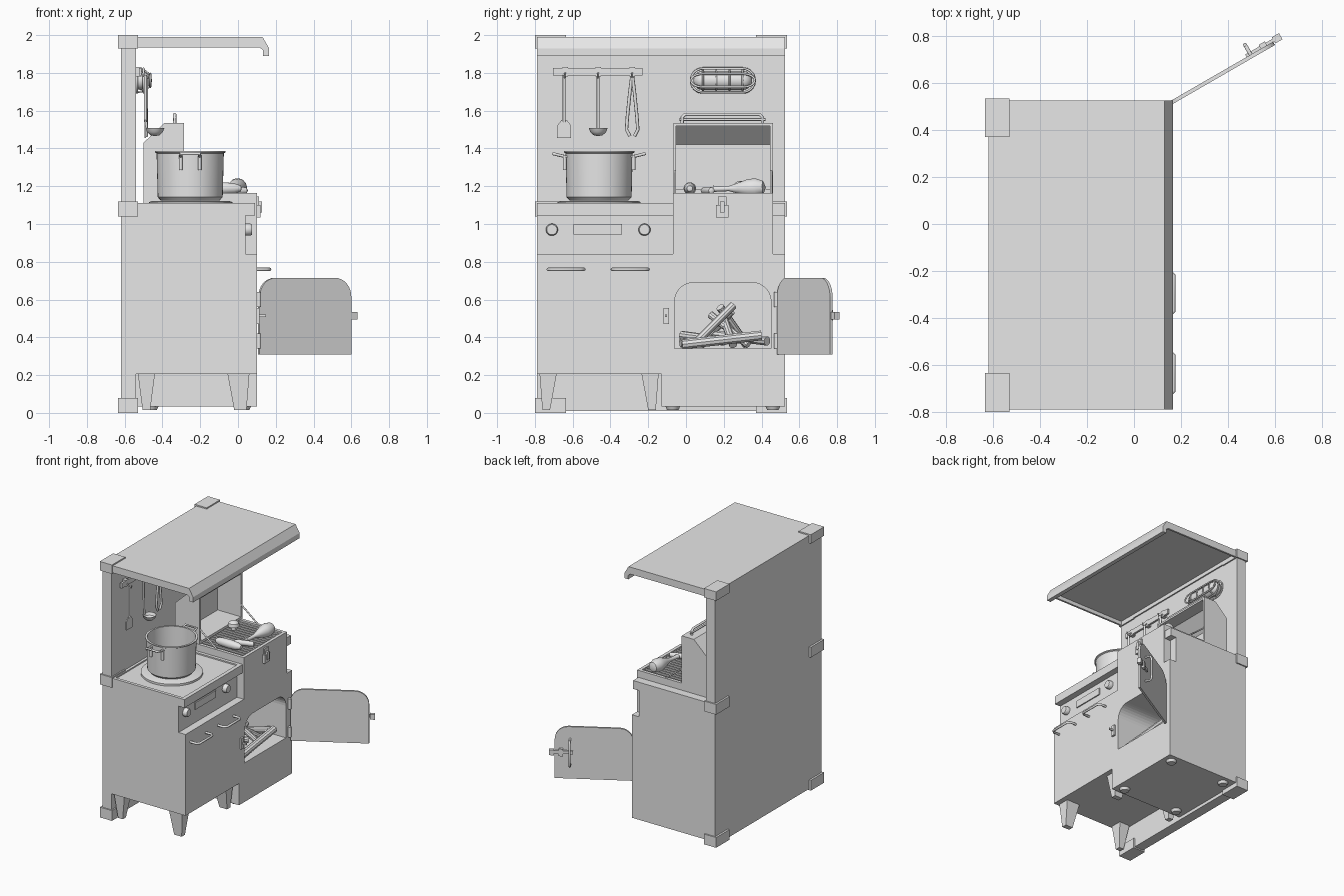
import bpy, bmesh, math
from mathutils import Vector, Matrix

cube = bpy.data.objects.get("Cube")
if cube:
    bpy.data.objects.remove(cube, do_unlink=True)

grey = bpy.data.materials.new("plain grey")
grey.use_nodes = True
grey.diffuse_color = (0.8, 0.8, 0.8, 1)
grey.node_tree.nodes["Principled BSDF"].inputs["Base Color"].default_value = grey.diffuse_color


def select(ob):
    bpy.ops.object.select_all(action='DESELECT')
    ob.select_set(True)
    bpy.context.view_layer.objects.active = ob


def make(name, bm, smooth=False):
    bmesh.ops.recalc_face_normals(bm, faces=bm.faces)
    me = bpy.data.meshes.new(name)
    bm.to_mesh(me)
    bm.free()
    me.materials.append(grey)
    ob = bpy.data.objects.new(name, me)
    bpy.context.collection.objects.link(ob)
    if smooth:
        select(ob)
        bpy.ops.object.shade_smooth_by_angle(angle=math.radians(35))
    return ob


def prism(name, pts, axis, lo, hi):
    """Extrude a 2D profile along one axis."""
    put = {'x': lambda a, b, t: (t, a, b), 'y': lambda a, b, t: (a, t, b),
           'z': lambda a, b, t: (a, b, t)}[axis]
    bm = bmesh.new()
    face = bm.faces.new([bm.verts.new(put(a, b, lo)) for a, b in pts])
    out = bmesh.ops.extrude_face_region(bm, geom=[face])
    verts = [v for v in out["geom"] if isinstance(v, bmesh.types.BMVert)]
    bmesh.ops.translate(bm, verts=verts, vec=put(0, 0, hi - lo))
    return make(name, bm)


def box(name, x0, x1, y0, y1, z0, z1):
    return prism(name, [(x0, y0), (x1, y0), (x1, y1), (x0, y1)], 'z', z0, z1)


def cut(ob, cutter):
    mod = ob.modifiers.new("cut", 'BOOLEAN')
    mod.operation, mod.solver, mod.object = 'DIFFERENCE', 'EXACT', cutter
    select(ob)
    bpy.ops.object.modifier_apply(modifier=mod.name)
    bpy.data.objects.remove(cutter, do_unlink=True)


def lathe(name, profile, at, direction=(0, 0, 1), steps=32):
    """Spin (radius, height) points about an axis."""
    bm = bmesh.new()
    vs = [bm.verts.new((r, 0, h)) for r, h in profile]
    es = [bm.edges.new(p) for p in zip(vs, vs[1:])]
    bmesh.ops.spin(bm, geom=vs + es, cent=(0, 0, 0), axis=(0, 0, 1),
                   angle=math.tau, steps=steps, use_duplicate=False)
    bmesh.ops.remove_doubles(bm, verts=bm.verts, dist=0.0002)
    rot = Vector((0, 0, 1)).rotation_difference(Vector(direction)).to_matrix().to_4x4()
    bm.transform(Matrix.Translation(at) @ rot)
    return make(name, bm, True)


def rod(name, a, b, r, steps=12):
    d = Vector(b) - Vector(a)
    return lathe(name, [(0, 0), (r, 0), (r, d.length), (0, d.length)], a, d.normalized(), steps)


def tube(name, pts, r, cyclic=False):
    cu = bpy.data.curves.new(name, 'CURVE')
    cu.dimensions, cu.bevel_depth, cu.bevel_resolution, cu.use_fill_caps = '3D', r, 2, True
    sp = cu.splines.new('POLY')
    sp.points.add(len(pts) - 1)
    for p, co in zip(sp.points, pts):
        p.co = (*co, 1)
    sp.use_cyclic_u = cyclic
    cu.materials.append(grey)
    ob = bpy.data.objects.new(name, cu)
    bpy.context.collection.objects.link(ob)
    select(ob)
    bpy.ops.object.convert(target='MESH')
    bpy.ops.object.shade_smooth_by_angle(angle=math.radians(50))
    return ob


def arch(x, z, w, h, r):
    """Rectangle with rounded top corners."""
    pts = [(x, z), (x + w, z)]
    for cx, start in ((x + w - r, 0), (x + r, 90)):
        for i in range(9):
            t = math.radians(start + i * 11.25)
            pts.append((cx + r * math.cos(t), z + h - r + r * math.sin(t)))
    return pts


# Back panel with corner brackets
box("back_panel", -.62, -.54, -.79, .525, .01, 1.99)
for z in (0, 1.04, 1.93):
    for y in (-.8, .37):
        box("corner_bracket", -.635, -.53, y, y + .165, z, z + (.07 if z > 1.5 else .08))

# Canopy with a bent front lip
canopy = prism("canopy", [(-.54, 1.99), (.13, 1.99), (.165, 1.93), (.165, 1.89), (.132, 1.89),
                          (.132, 1.92), (.115, 1.935), (-.54, 1.935)], 'y', -.79, .525)
cut(canopy, box("canopy_pocket", -.53, .11, -.775, .51, 1.9, 1.965))

# Cabinets
box("cabinet", -.54, .1, -.79, -.13, .205, .84)
firebox = box("firebox", -.54, .1, -.13, .525, .035, .84)
cut(firebox, prism("opening", arch(-.06, .34, .51, .35, .1), 'x', -.45, .2))
box("control_panel", -.54, .04, -.79, .525, .84, 1.045)
worktop = box("worktop", -.54, .09, -.79, -.07, 1.045, 1.11)
cut(worktop, box("tray_cut", -.52, .06, -.765, -.095, 1.1, 1.2))
box("side_worktop", -.54, .09, .46, .525, 1.045, 1.11)
box("rear_worktop", -.54, -.5, -.07, .46, 1.045, 1.11)

# Tapered legs and round feet
legs_x = ((-.53, -.44, -.505, -.465), (-.055, .06, -.02, .045))
legs_y = ((-.775, -.685, -.76, -.72), (-.235, -.145, -.2, -.16))
for tx0, tx1, bx0, bx1 in legs_x:
    for ty0, ty1, by0, by1 in legs_y:
        leg = box("leg", tx0, tx1, ty0, ty1, .015, .205)
        for v in leg.data.vertices:
            if v.co.z < .1:
                v.co.x = bx0 if v.co.x < (tx0 + tx1) / 2 else bx1
                v.co.y = by0 if v.co.y < (ty0 + ty1) / 2 else by1
for x in (-.46, .03):
    for y in (-.07, .46):
        lathe("foot", [(0, 0), (.03, 0), (.04, .022), (0, .022)], (x, y, .015), steps=24)

# Knobs, display and pull handles
for y in (-.71, -.22):
    lathe("knob", [(0, 0), (.032, 0), (.032, .025), (.027, .033), (0, .033)],
          (.04, y, .97), (1, 0, 0), 24)
box("display", .04, .049, -.595, -.34, .945, 1)
for y in (-.74, -.4):
    tube("pull_handle", [(.095, y + .01, .76), (.15, y + .01, .76), (.168, y + .03, .76),
                         (.168, y + .18, .76), (.15, y + .2, .76), (.095, y + .2, .76)], .009)

# Hot plate and pot
lathe("hot_plate", [(0, 0), (.22, 0), (.22, .016), (.205, .022), (0, .022)],
      (-.25, -.46, 1.1), steps=48)
lathe("pot", [(0, 0), (.155, 0), (.172, .018), (.178, .25), (.187, .255), (.187, .262),
              (.172, .262), (.166, .025), (0, .015)], (-.253, -.46, 1.124), steps=48)
for s in (-1, 1):
    p = [(.17, .295), (.17, .345), (.215, .355), (.243, .362)]
    side = [(-.253 - .05, -.46 + s * d, 1.01 + h) for d, h in p[1:]]
    tube("pot_handle", side + [(-.253 + .05, y, z) for _, y, z in reversed(side)], .008)
    for dx in (-.05, .05):
        rod("pot_bracket", (-.253 + dx, -.46 + s * .182, 1.285),
            (-.253 + dx, -.46 + s * .182, 1.365), .01)

# Grill box, grate and latch
grill = box("grill_box", -.5, .1, -.07, .46, .84, 1.165)
cut(grill, box("grill_cut", -.475, .075, -.045, .435, 1.08, 1.3))
for i in range(15):
    y = -.03 + i * .45 / 14
    box("grate_bar", -.475, .075, y - .006, y + .006, 1.145, 1.157)
for x in (-.38, -.2, -.02):
    box("grate_cross_bar", x - .008, x + .008, -.045, .435, 1.135, 1.146)
box("latch_plate", .1, .112, .17, .215, 1.08, 1.145)
box("latch_hook", .112, .128, .18, .205, 1.06, 1.12)
box("latch_catch", .1, .12, .16, .225, 1.035, 1.1)

# Open grill lid with handle and stays
lid = prism("grill_lid", [(-.5, 1.165), (-.285, 1.165), (-.285, 1.535), (-.39, 1.535),
                          (-.5, 1.43)], 'y', -.067, .46)
cut(lid, prism("lid_cut", [(-.487, 1.185), (-.2, 1.185), (-.2, 1.52), (-.385, 1.52),
                           (-.487, 1.42)], 'y', -.052, .445))
tube("lid_handle", [(-.335, -.02, 1.53), (-.335, -.02, 1.565), (-.335, -.005, 1.58),
                    (-.335, .39, 1.58), (-.335, .405, 1.565), (-.335, .405, 1.53)], .009)
rod("lid_handle_rail", (-.335, -.035, 1.553), (-.335, .42, 1.553), .007)
for y in (-.058, .451):
    rod("lid_stay", (-.29, y, 1.28), (-.14, y, 1.16), .006)

# Food on the grate
lathe("drumstick", [(0, 0), (.018, .005), (.014, .025), (.014, .09), (.03, .14), (.047, .19),
                    (.05, .23), (.036, .27), (0, .285)], (-.03, .14, 1.185), (.12, .99, .03), 20)
lathe("corn_cob", [(0, 0), (.018, .012), (.03, .05), (.033, .13), (.028, .19), (.015, .225),
                   (0, .23)], (-.21, .02, 1.188), (1, 0, 0), 16)
lathe("mushroom", [(0, 0), (.018, 0), (.016, .03), (.042, .03), (.036, .055), (.018, .068),
                   (0, .07)], (-.24, .29, 1.157), steps=20)
lathe("sausage", [(0, 0), (.016, .01), (.02, .04), (.02, .12), (.016, .15), (0, .16)],
      (-.1, .09, 1.177), (.95, .3, 0), 14)

# Firebox door, swung open
door_parts = [prism("firebox_door", arch(0, .31, .56, .405, .1), 'y', 0, .016),
              box("door_latch_bar", .43, .6, .016, .028, .505, .53),
              box("door_latch_tip", .565, .6, .005, .035, .495, .535),
              box("door_latch_guide", .5, .53, .016, .035, .49, .545)]
door_parts.append(tube("door_handle", [(.45, .012, .42), (.45, .055, .42), (.45, .065, .44),
                                       (.45, .065, .6), (.45, .055, .62), (.45, .012, .62)], .008))
for ob in door_parts:
    ob.data.transform(Matrix.Translation((.115, .482, 0)) @ Matrix.Rotation(math.radians(30), 4, 'Z'))
for z in (.34, .56):
    rod("door_hinge", (.11, .48, z), (.11, .48, z + .08), .013)
box("door_catch", .1, .115, -.12, -.09, .47, .555)
box("door_catch_pin", .1, .148, -.11, -.1, .507, .522)

# Firewood pile
logs = [((.04, -.02, .362), (.03, .4, .41), .027), ((-.05, .04, .36), (-.15, .25, .57), .022),
        ((-.05, .33, .36), (-.18, .13, .52), .02), ((-.3, .08, .36), (-.18, .24, .54), .022),
        ((-.32, .32, .36), (-.18, .18, .56), .022), ((-.1, -.03, .37), (-.2, .38, .4), .025),
        ((-.02, .43, .38), (-.3, .1, .42), .025), ((-.01, .25, .36), (-.18, .2, .5), .022),
        ((-.28, -.02, .41), (-.05, .2, .38), .024)]
for a, b, r in logs:
    rod("firewood_log", a, b, r, 10)

# Utensil rack
box("rack_rail", -.525, -.51, -.705, -.23, 1.785, 1.825)
for y in (-.64, -.465, -.285):
    box("rack_mount", -.54, -.51, y - .015, y + .015, 1.78, 1.83)
    tube("rack_hook", [(-.51, y, 1.8), (-.49, y, 1.775), (-.475, y, 1.775), (-.47, y, 1.795)], .005)
rod("spatula_handle", (-.49, -.645, 1.79), (-.49, -.645, 1.54), .008)
prism("spatula_blade", [(-.66, 1.55), (-.63, 1.55), (-.608, 1.52), (-.608, 1.455),
                        (-.682, 1.455), (-.682, 1.52)], 'x', -.494, -.486)
tube("ladle_handle", [(-.49, -.465, 1.78), (-.49, -.465, 1.66), (-.485, -.465, 1.5)], .008)
lathe("ladle_bowl", [(0, 0), (.024, .005), (.042, .022), (.05, .043), (.046, .043),
                     (.036, .022), (0, .007)], (-.44, -.465, 1.465), steps=24)
for s in (-1, 1):
    tube("tongs_arm", [(-.485, -.285 + s * d, z) for d, z in
                       ((.002, 1.78), (.012, 1.7), (.025, 1.57), (.03, 1.5), (.012, 1.465))], .009)

# Caged wall lamp
def capsule(half, r):
    arc = [(r * math.cos(t), half + r * math.sin(t)) for t in (i * math.pi / 16 for i in range(9))]
    return [(a, -b) for a, b in reversed(arc)] + arc

lathe("lamp_glass", capsule(.105, .05), (-.515, .195, 1.76), (0, 1, 0), 24)
outline = [(a, b) for a, b in capsule(.105, .064)] + [(-a, b) for a, b in reversed(capsule(.105, .064))][1:-1]
for x, k in ((-.535, 1), (-.5, .98), (-.465, .55)):
    tube("lamp_cage_ring", [(x, .195 + b, 1.76 + a * k) for a, b in outline], .006, True)
for y in (.09, .16, .23, .3):
    tube("lamp_cage_bar", [(-.535 + .075 * math.sin(t), y, 1.76 + .062 * math.cos(t))
                           for t in (i * math.pi / 10 for i in range(11))], .005)
